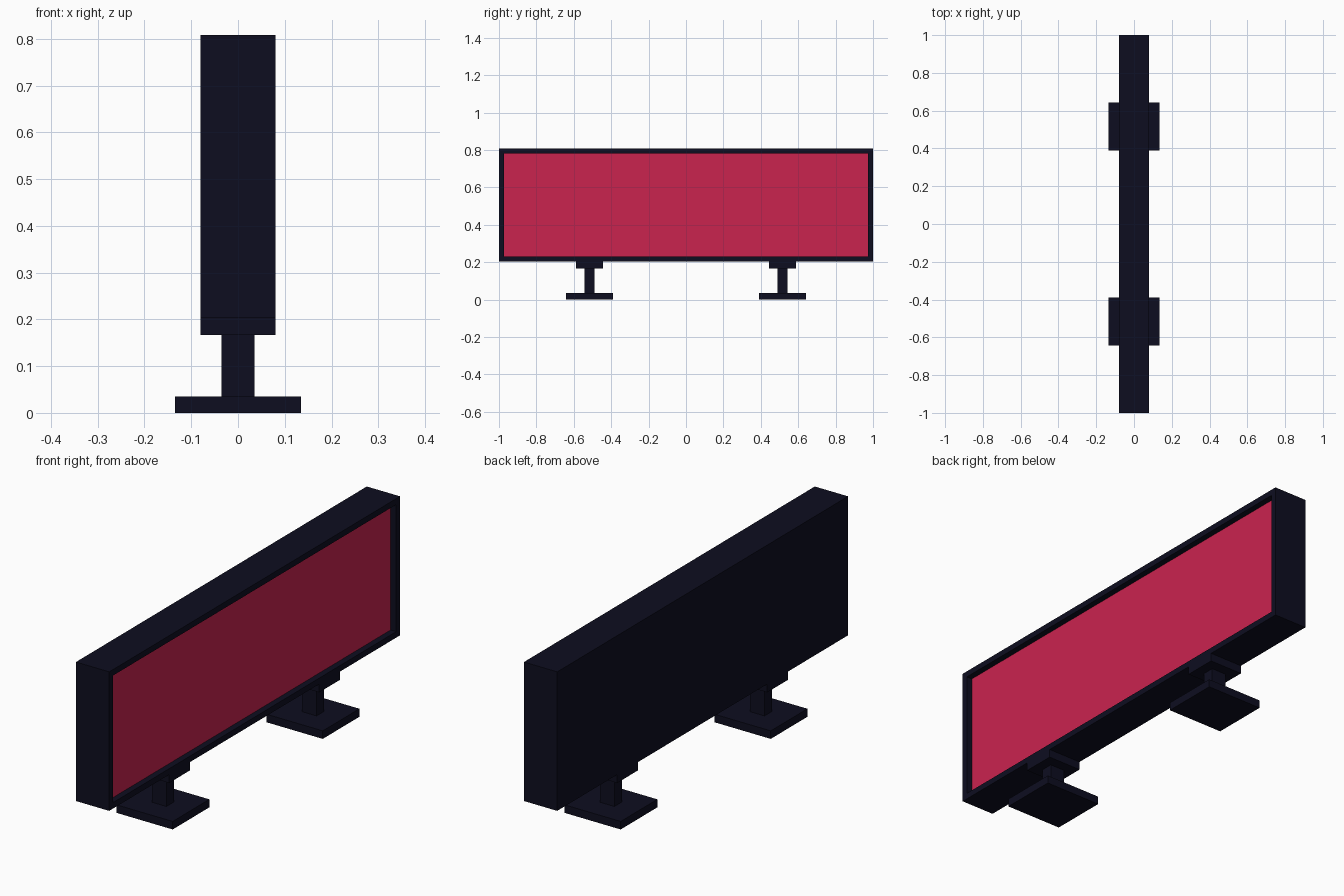
import bpy, bmesh
from mathutils import Vector

if "Cube" in bpy.data.objects:
    bpy.data.objects.remove(bpy.data.objects["Cube"])


def material(name, rgb):
    m = bpy.data.materials.new(name)
    m.diffuse_color = (*rgb, 1)
    m.use_nodes = True
    m.node_tree.nodes["Principled BSDF"].inputs["Base Color"].default_value = m.diffuse_color
    return m


DARK = material("dark navy", (0.0042, 0.0042, 0.0143))
RED = material("crimson", (0.59, 0.017, 0.078))


def box_bm(x, y, z):
    """bmesh box spanning the given (min, max) ranges"""
    bm = bmesh.new()
    bmesh.ops.create_cube(bm, size=1)
    for v in bm.verts:
        v.co = Vector([(r[0] + r[1]) / 2 + c * (r[1] - r[0])
                       for c, r in zip(v.co, (x, y, z))])
    bm.normal_update()
    return bm


def finish(bm, name, *mats):
    me = bpy.data.meshes.new(name)
    bm.to_mesh(me)
    bm.free()
    for m in mats:
        me.materials.append(m)
    ob = bpy.data.objects.new(name, me)
    bpy.context.collection.objects.link(ob)
    return ob


# Cabinet with a framed, recessed display on the +x side
bm = box_bm((-0.08, 0.08), (-1, 1), (0.203, 0.808))
panel = next(f for f in bm.faces if f.normal.x > 0.9)
bmesh.ops.inset_region(bm, faces=[panel], thickness=0.037, depth=0)
bmesh.ops.inset_region(bm, faces=[panel], thickness=0, depth=0)
for v in panel.verts:
    v.co.x -= 0.027
panel.material_index = 1
bmesh.ops.dissolve_degenerate(bm, dist=1e-5, edges=bm.edges)
finish(bm, "display_cabinet", DARK, RED)

# Two feet: mounting plate, post and base
for side, s in (("left", -1), ("right", 1)):
    for part, hx, hy, z in (("mount_plate", 0.08, 0.072, (0.167, 0.203)),
                            ("post", 0.035, 0.026, (0.035, 0.167)),
                            ("base", 0.135, 0.126, (0, 0.035))):
        c = 0.516 * s
        finish(box_bm((-hx, hx), (c - hy, c + hy), z), f"{side}_{part}", DARK)
